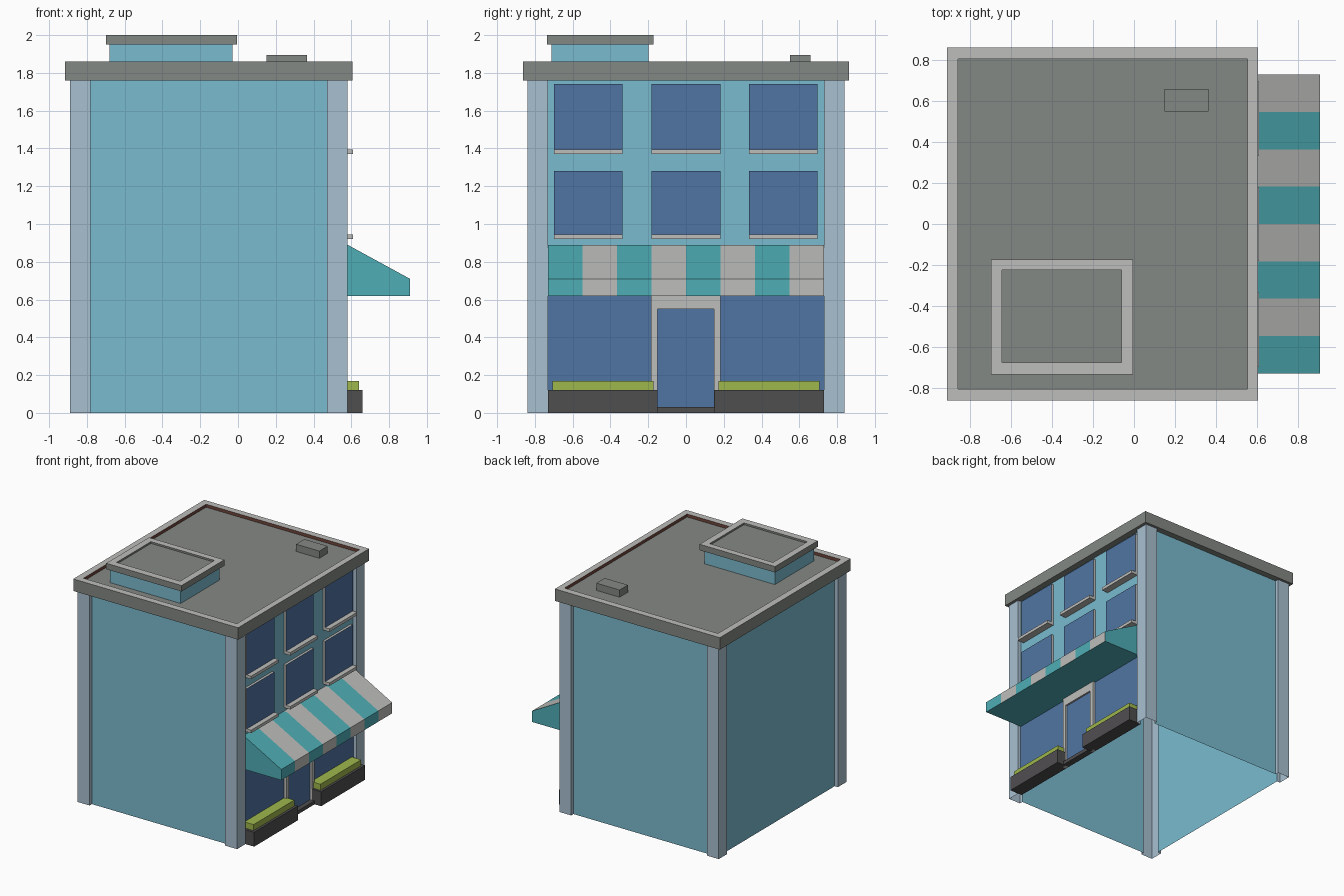
import bpy, bmesh
from mathutils import Vector

if "Cube" in bpy.data.objects:
    bpy.data.objects.remove(bpy.data.objects["Cube"])


def material(name, rgb):
    """Flat material from 0-255 display colour, stored as linear."""
    lin = []
    for v in rgb:
        v /= 255
        lin.append(v / 12.92 if v <= 0.04045 else ((v + 0.055) / 1.055) ** 2.4)
    m = bpy.data.materials.new(name)
    m.diffuse_color = (*lin, 1)
    m.use_nodes = True
    m.node_tree.nodes["Principled BSDF"].inputs["Base Color"].default_value = m.diffuse_color
    return m


WALL = material("wall_blue", (122, 187, 207))
PILLAR = material("pale_blue", (169, 192, 208))
GREY = material("roof_grey", (132, 136, 131))
LIGHT = material("light_grey", (190, 190, 188))
GLASS = material("window_blue", (80, 116, 163))
TEAL = material("teal", (78, 174, 182))
DARK = material("charcoal", (80, 78, 80))
GREEN = material("hedge_green", (158, 183, 76))
BROWN = material("flashing_brown", (112, 68, 58))


def finish(name, bm, mats, rule=None):
    """Turn a bmesh into an object; rule(face) gives the material index."""
    bmesh.ops.recalc_face_normals(bm, faces=bm.faces)
    bm.normal_update()
    if rule:
        for f in bm.faces:
            f.material_index = rule(f)
    me = bpy.data.meshes.new(name)
    bm.to_mesh(me)
    bm.free()
    for m in mats:
        me.materials.append(m)
    ob = bpy.data.objects.new(name, me)
    bpy.context.collection.objects.link(ob)
    return ob


def box(name, x, y, z, mats, rule=None):
    bm = bmesh.new()
    bmesh.ops.create_cube(bm, size=1)
    for v in bm.verts:
        v.co = Vector([(r[0] + r[1]) / 2 + c * (r[1] - r[0]) for r, c in zip((x, y, z), v.co)])
    return finish(name, bm, mats, rule)


def ring(bm, x, y, z):
    return [bm.verts.new((a, b, z)) for a, b in
            ((x[0], y[0]), (x[1], y[0]), (x[1], y[1]), (x[0], y[1]))]


def parapet_slab(name, x, y, z, rim_x, rim_y, floor, lip):
    """Roof slab with a raised light rim around a sunken floor."""
    bm = bmesh.new()
    rings = [ring(bm, x, y, z[0]), ring(bm, x, y, z[1]),
             ring(bm, rim_x, rim_y, z[1]), ring(bm, rim_x, rim_y, floor)]
    kinds = [0, 1, 2]
    tag = {}
    for k, a, b in zip(kinds, rings, rings[1:]):
        for i in range(4):
            j = (i + 1) % 4
            tag[bm.faces.new((a[i], a[j], b[j], b[i]))] = k
    bm.faces.new(rings[0][::-1])
    bm.faces.new(rings[-1])
    return finish(name, bm, [GREY, LIGHT, lip], lambda f: tag.get(f, 0))


# Walls and corner pillars: one notched outline raised to the roof, open below
X0, X1, Y = -0.89, 0.58, 0.84
P, R, TOP = 0.11, 0.03, 1.77
XC, HX = (X0 + X1) / 2, (X1 - X0) / 2
quarter = [(HX, Y - P), (HX, Y), (HX - P, Y), (HX - P, Y - R)]
first = [(HX - R, Y - P)] + quarter
outline = []
for sx, sy, order in ((1, 1, 1), (-1, 1, -1), (-1, -1, 1), (1, -1, -1)):
    outline += [(XC + sx * a, sy * b) for a, b in first[::order]]
bm = bmesh.new()
low = [bm.verts.new((a, b, 0)) for a, b in outline]
high = [bm.verts.new((a, b, TOP)) for a, b in outline]
n = len(outline)
for i in range(n):
    j = (i + 1) % n
    bm.faces.new((low[i], low[j], high[j], high[i]))
bm.faces.new(high)
# the long faces between notches are wall, everything else is pillar
finish("walls_and_pillars", bm, [WALL, PILLAR],
       lambda f: 0 if f.calc_area() > 1 else 1)

# Main roof with parapet
parapet_slab("main_roof", (-0.915, 0.605), (-0.862, 0.862), (1.76, 1.86),
             (-0.86, 0.555), (-0.807, 0.807), 1.835, BROWN)

# Rooftop room with its own capped roof, and a small vent
box("roof_room", (-0.68, -0.03), (-0.712, -0.198), (1.83, 1.96), [WALL])
parapet_slab("roof_room_cap", (-0.70, -0.005), (-0.735, -0.173), (1.95, 2.0),
             (-0.645, -0.06), (-0.677, -0.225), 1.985, GREY)
box("roof_vent", (0.15, 0.365), (0.55, 0.66), (1.83, 1.895), [GREY])

# Upper windows: light casings with a glass front, and a sill under each
FACE = X1 - R
for floor, (sill, head) in enumerate(((0.92, 1.28), (1.37, 1.74)), 1):
    for col, yc in enumerate((-0.517, 0, 0.515), 1):
        ys = (yc - 0.182, yc + 0.182)
        box(f"window_{floor}_{col}", (FACE - 0.01, FACE + 0.02), ys, (sill + 0.02, head),
            [LIGHT, GLASS], lambda f: int(f.normal.x > 0.5))
        box(f"window_sill_{floor}_{col}", (FACE - 0.01, 0.61), ys, (sill, sill + 0.025), [LIGHT])

# Shop front: glass, door frame and door
box("shop_glass", (FACE - 0.005, FACE + 0.004), (-0.73, 0.73), (0.02, 0.64), [GLASS])
for name, ys, zs in (("door_jamb_left", (-0.185, -0.15), (0, 0.63)),
                     ("door_jamb_right", (0.148, 0.183), (0, 0.63)),
                     ("door_lintel", (-0.15, 0.148), (0.55, 0.63))):
    box(name, (FACE - 0.005, FACE + 0.027), ys, zs, [LIGHT])
box("door", (FACE - 0.005, FACE + 0.012), (-0.15, 0.148), (0.03, 0.55), [GLASS])
box("door_step", (FACE - 0.005, 0.60), (-0.155, 0.15), (0, 0.03), [DARK])

# Planters with hedges on both sides of the door
for side, s in (("left", -1), ("right", 1)):
    box(f"planter_{side}", (FACE - 0.005, 0.66), sorted((s * 0.152, s * 0.73)), (0, 0.12), [DARK])
    box(f"hedge_{side}", (FACE - 0.005, 0.64), sorted((s * 0.172, s * 0.708)), (0.11, 0.17), [GREEN])

# Striped awning: a wedge profile swept along y in eight stripes
profile = [(FACE - 0.005, 0.89), (0.58, 0.89), (0.91, 0.71), (0.91, 0.62), (FACE - 0.005, 0.62)]
STRIPES = 8
bm = bmesh.new()
rows = [[bm.verts.new((a, -0.73 + 1.46 * k / STRIPES, c)) for a, c in profile]
        for k in range(STRIPES + 1)]
for a, b in zip(rows, rows[1:]):
    for i in range(5):
        j = (i + 1) % 5
        bm.faces.new((a[i], a[j], b[j], b[i]))
bm.faces.new(rows[0])
bm.faces.new(rows[-1])


def stripe(f):
    if abs(f.normal.y) > 0.5 or f.normal.z < -0.5:
        return 0
    return int((f.calc_center_median().y + 0.73) / 1.46 * STRIPES) % 2


finish("awning", bm, [TEAL, LIGHT], stripe)
